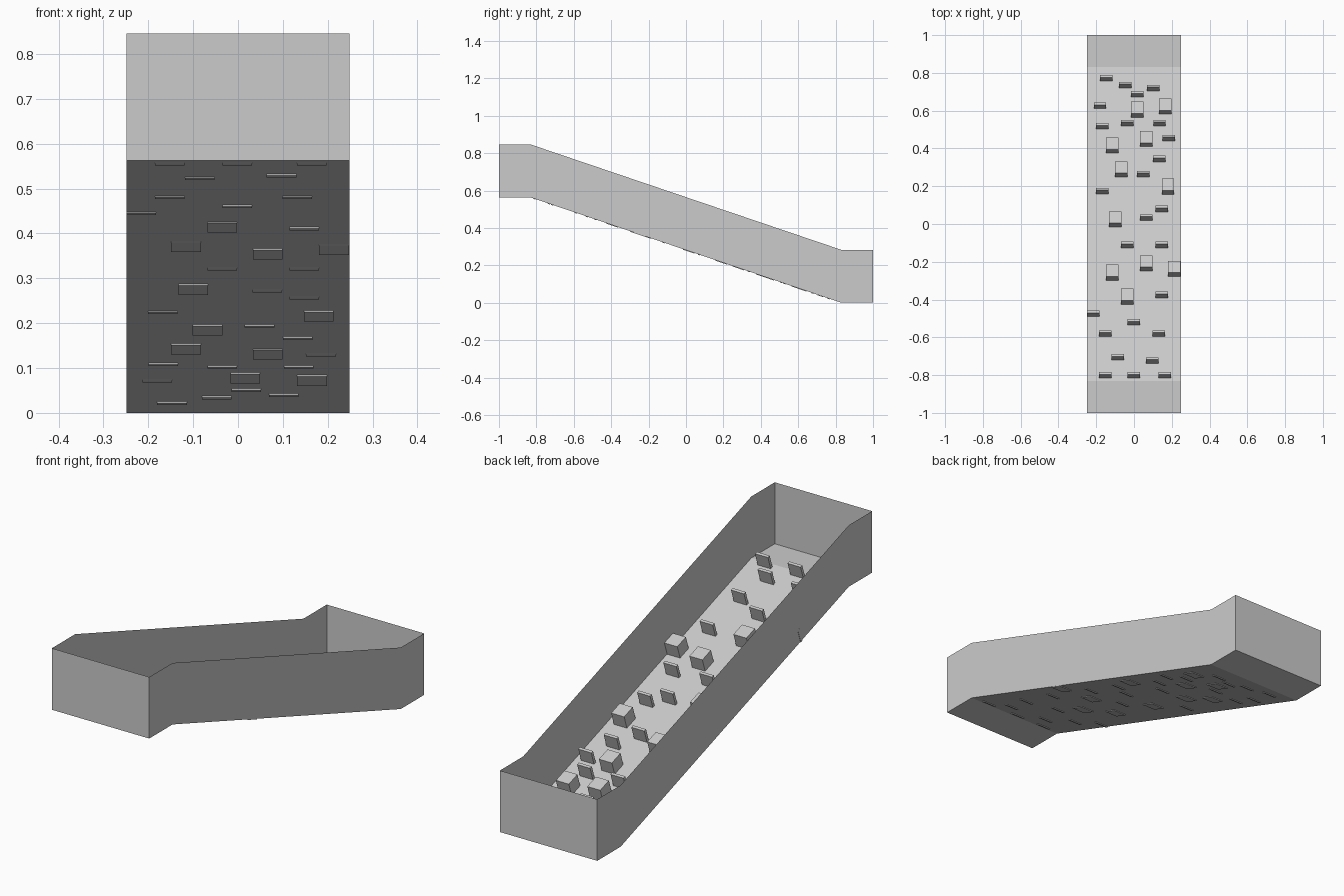
import bpy, bmesh, math
from mathutils import Matrix

if "Cube" in bpy.data.objects:
    bpy.data.objects.remove(bpy.data.objects["Cube"])

W = 0.248            # half width
END = 0.83           # where the flat landings meet the slope
HIGH = 0.563         # height of the upper landing
WALL = 0.283         # wall height
SLOPE = HIGH / (2 * END)
ANGLE = math.atan(SLOPE)


def make_object(name, bm):
    mesh = bpy.data.meshes.new(name)
    bm.to_mesh(mesh)
    bm.free()
    ob = bpy.data.objects.new(name, mesh)
    bpy.context.collection.objects.link(ob)
    return ob


# Open trough of thin sheet: floor, two side walls, two end walls
profile = [(-1, HIGH), (-END, HIGH), (END, 0), (1, 0)]
bm = bmesh.new()
rows = [[bm.verts.new((x, y, z + h)) for y, z in profile]
        for x, h in ((-W, WALL), (-W, 0), (W, 0), (W, WALL))]
for a, b in zip(rows, rows[1:]):
    for i in range(3):
        bm.faces.new((a[i], b[i], b[i + 1], a[i + 1]))
for i in (0, 3):
    bm.faces.new([r[i] for r in rows])
bmesh.ops.recalc_face_normals(bm, faces=bm.faces)
make_object("ramp_trough", bm)


# Obstacles standing square to the slope, sunk slightly into the floor
def obstacles(name, spots, size, sink=0.003):
    bm = bmesh.new()
    for x, y in spots:
        z = SLOPE * (END - y) + (size[2] / 2 - sink) / math.cos(ANGLE)
        m = (Matrix.Translation((x, y, z)) @ Matrix.Rotation(-ANGLE, 4, 'X')
             @ Matrix.Diagonal((*size, 1)))
        bmesh.ops.create_cube(bm, size=1, matrix=m)
    make_object(name, bm)


plates = [(-.147, .772), (-.047, .736), (.018, .687), (.102, .72), (-.18, .626),
          (-.167, .518), (-.035, .535), (.135, .535), (.185, .455), (.133, .345),
          (.048, .265), (-.168, .175), (.148, .08), (.065, .034), (-.035, -.11),
          (.148, -.11), (.148, -.375), (-.216, -.475), (-.002, -.52),
          (-.152, -.58), (.132, -.58), (-.085, -.705), (.097, -.723),
          (-.152, -.8), (-.002, -.8), (.164, -.8)]
cubes = [(.016, .606), (.165, .622), (.066, .45), (-.116, .416), (-.068, .29),
         (.18, .198), (-.1, .025), (-.116, -.257), (.066, -.208),
         (-.035, -.384), (.214, -.237)]
obstacles("plate_obstacles", plates, (0.066, 0.013, 0.066))
obstacles("cube_obstacles", cubes, (0.066, 0.066, 0.066))
